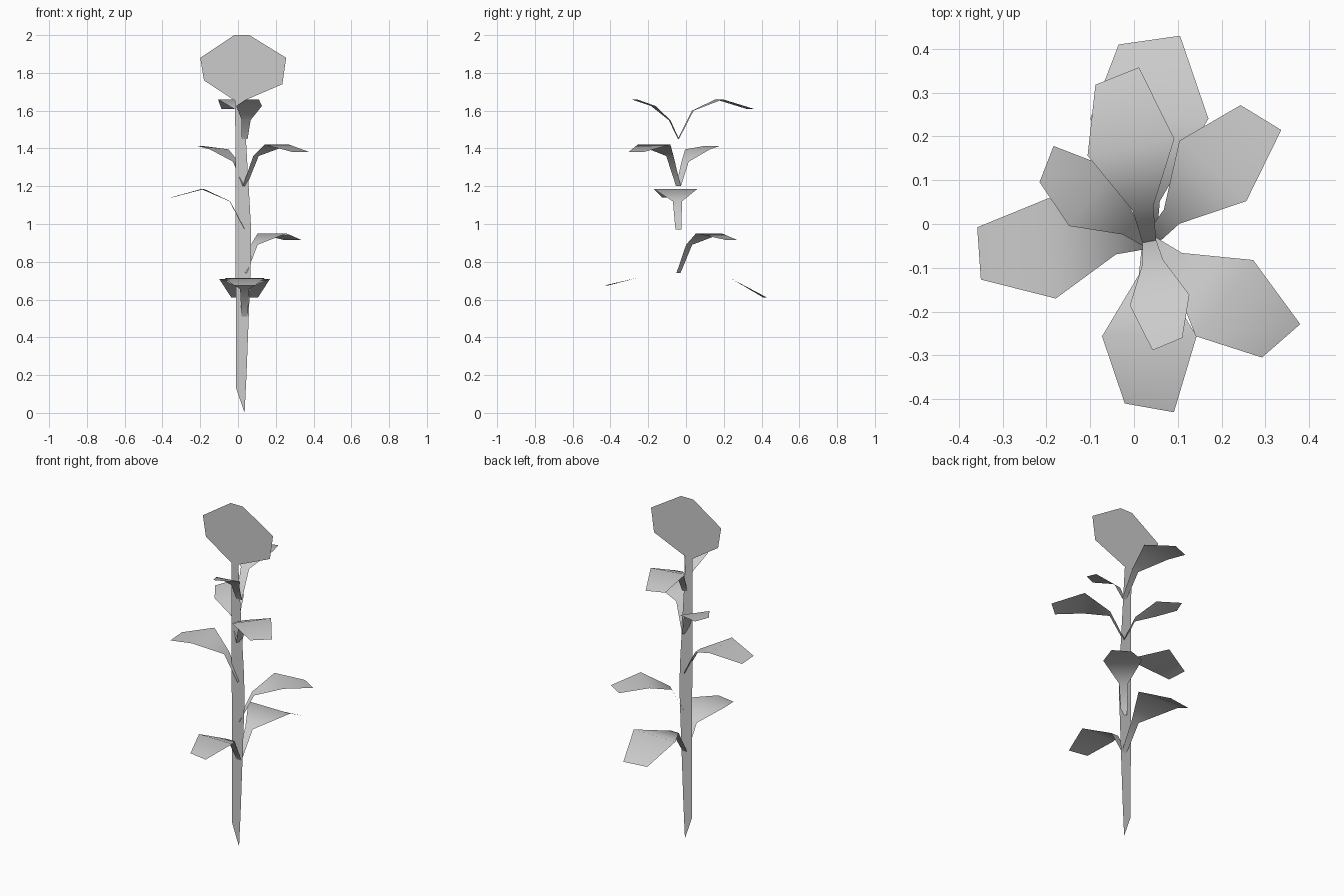
import bpy
from math import cos, sin, radians

if "Cube" in bpy.data.objects:
    bpy.data.objects.remove(bpy.data.objects["Cube"])


def make_mesh(name, verts, faces, smooth=False):
    mesh = bpy.data.meshes.new(name)
    mesh.from_pydata(verts, [], faces)
    for p in mesh.polygons:
        p.use_smooth = smooth
    obj = bpy.data.objects.new(name, mesh)
    bpy.context.collection.objects.link(obj)
    return obj


AXIS_X, AXIS_Y = 0.035, -0.04

# flat stem card
stem = [(0.035, 0), (0.045, 0.2), (0.07, 0.85), (0.068, 1.0),
        (0.03, 1.652), (-0.015, 1.652), (-0.01, 0.13)]
make_mesh("stem", [(x, AXIS_Y, z) for x, z in stem], [range(len(stem))])

# flat flower head card
head = [(-0.015, 1.652), (0.03, 1.652), (0.235, 1.74), (0.255, 1.88),
        (0.06, 2.0), (-0.02, 2.0), (-0.2, 1.88), (-0.18, 1.76)]
make_mesh("flower_head", [(x, AXIS_Y, z) for x, z in head], [range(len(head))])


def leaf(name, azimuth, length, width, root_z, rises, skew, shoulder=0.57):
    """Bent strip: root, neck, shoulder and tip, radiating from the stem."""
    a = radians(azimuth)
    dist = (0, 0.2 * length, shoulder * length, length)
    half = (0.016, 0.024, width, width * 0.52)
    verts = []
    for i, (d, w, rise) in enumerate(zip(dist, half, (0,) + rises)):
        for side in (-1, 1):
            along = d + side * skew * (i == 3)
            s = side * w
            verts.append((AXIS_X + along * cos(a) - s * sin(a),
                          AXIS_Y + along * sin(a) + s * cos(a), root_z + rise))
    faces = [(k, k + 1, k + 3, k + 2) for k in (0, 2, 4)]
    make_mesh(name, verts, faces, smooth=True)


# leaves: large ones droop at the tip, small ones keep rising
DROOP, RISE = (0.15, 0.215, 0.17), (0.10, 0.175, 0.21)
leaf("leaf_back_top", 101, 0.385, 0.101, 1.45, (0.15, 0.21, 0.16), -0.01)
leaf("leaf_front_top", -80, 0.238, 0.069, 1.45, RISE, -0.008)
leaf("leaf_right_front", -37, 0.377, 0.109, 1.20, (0.16, 0.22, 0.18), 0.012)
leaf("leaf_left_back", 143, 0.294, 0.082, 1.20, (0.13, 0.195, 0.213), -0.012)
leaf("leaf_left", 184, 0.39, 0.115, 0.97, DROOP, 0)
leaf("leaf_right_back", 48, 0.381, 0.103, 0.74, (0.15, 0.21, 0.175), -0.01)
leaf("leaf_back_low", 90, 0.46, 0.135, 0.51, (0.15, 0.2, 0.1), -0.01, 0.61)
leaf("leaf_front_low", -90, 0.38, 0.108, 0.51, (0.145, 0.205, 0.165), 0.01)
